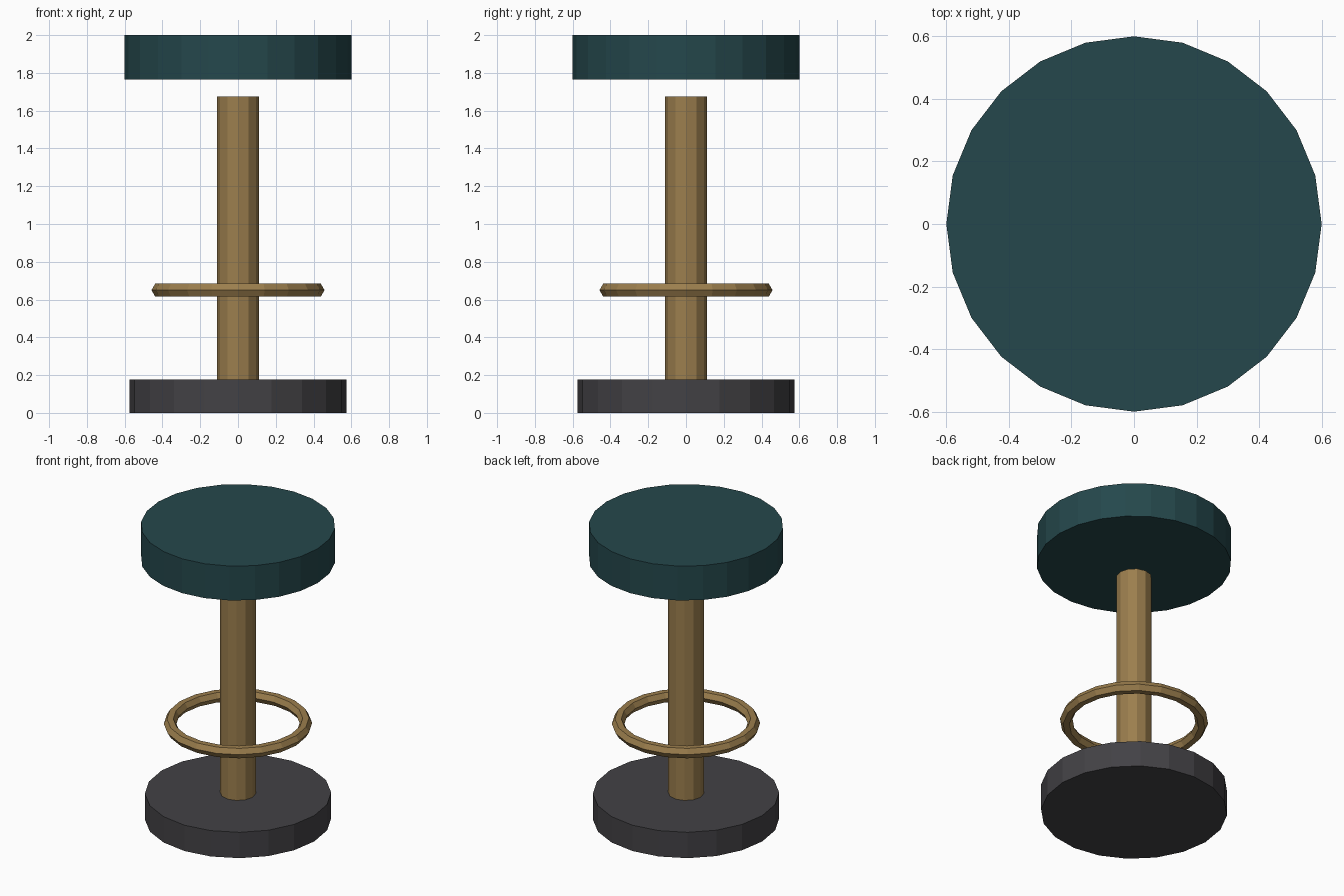
import bpy, math

if "Cube" in bpy.data.objects:
    bpy.data.objects.remove(bpy.data.objects["Cube"])


def material(name, rgb):
    m = bpy.data.materials.new(name)
    m.diffuse_color = (*rgb, 1)
    m.use_nodes = True
    m.node_tree.nodes["Principled BSDF"].inputs["Base Color"].default_value = m.diffuse_color
    return m


teal = material("dark teal", (0.018, 0.064, 0.072))
brass = material("brass", (0.33, 0.21, 0.075))
charcoal = material("charcoal", (0.056, 0.054, 0.06))


def lathe(name, profile, sides, mat, closed=False):
    """Revolve (radius, z) points about z; open profiles are capped."""
    n = len(profile)
    verts = [(r * math.cos(2 * math.pi * i / sides), r * math.sin(2 * math.pi * i / sides), z)
             for i in range(sides) for r, z in profile]
    faces = []
    for i in range(sides):
        j = (i + 1) % sides
        for k in range(n if closed else n - 1):
            l = (k + 1) % n
            faces.append((i * n + k, j * n + k, j * n + l, i * n + l))
    if not closed:
        faces.append([i * n for i in reversed(range(sides))])
        faces.append([i * n + n - 1 for i in range(sides)])
    mesh = bpy.data.meshes.new(name)
    mesh.from_pydata(verts, [], faces)
    mesh.materials.append(mat)
    obj = bpy.data.objects.new(name, mesh)
    bpy.context.collection.objects.link(obj)
    return obj


# Base disc, post and floating seat
lathe("base", [(0.575, 0), (0.575, 0.176)], 20, charcoal)
lathe("post", [(0.11, 0.176), (0.11, 1.674)], 12, brass)
lathe("seat", [(0.6, 1.766), (0.6, 2.0)], 24, teal)

# Foot ring with a six-sided section
section = [(0.419 + 0.039 * math.cos(math.pi * k / 3), 0.65 + 0.039 * math.sin(math.pi * k / 3))
           for k in range(6)]
lathe("foot_ring", section, 20, brass, closed=True)
